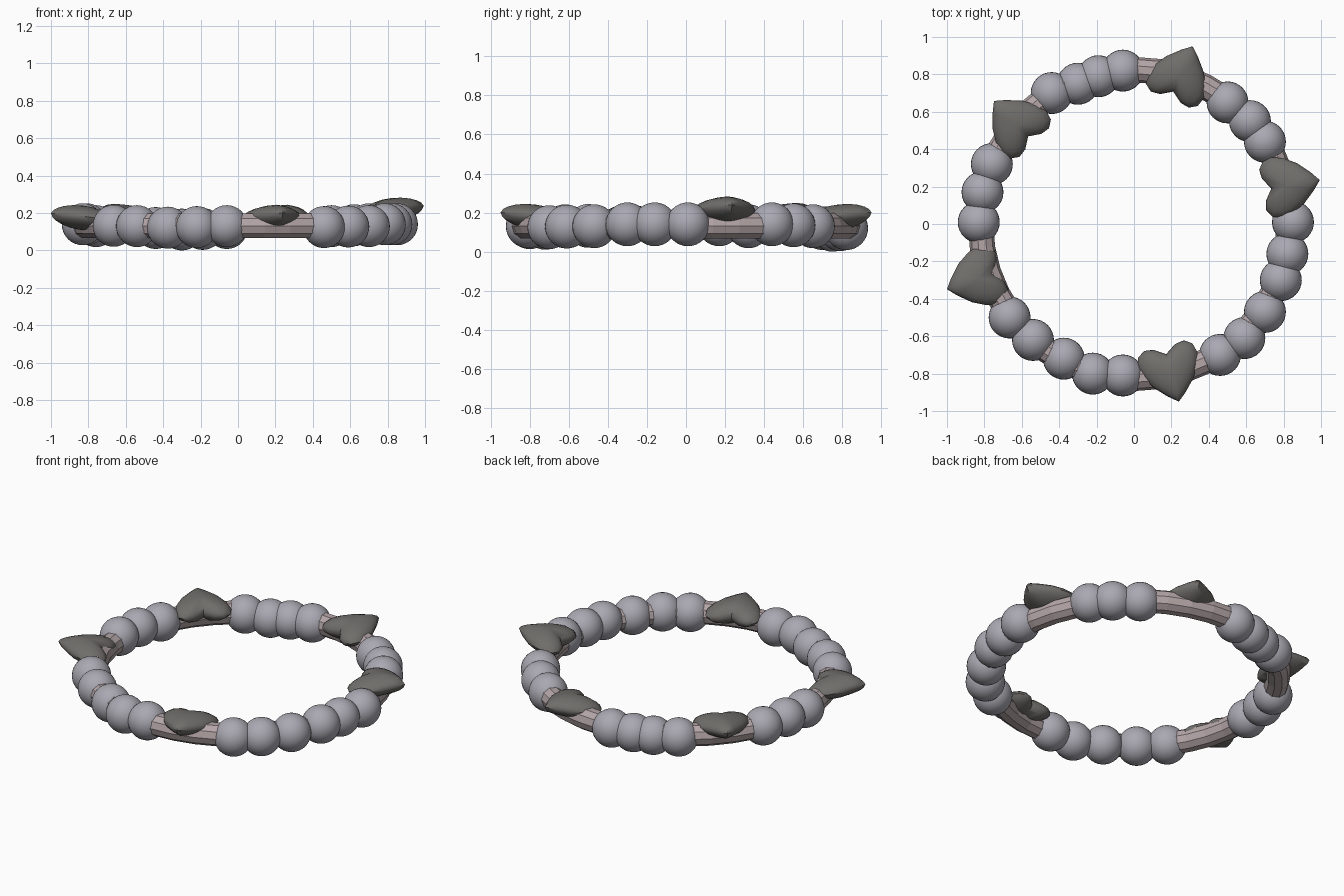
import bpy, bmesh, math
from mathutils import Matrix, Vector

if "Cube" in bpy.data.objects:
    bpy.data.objects.remove(bpy.data.objects["Cube"])


def material(name, rgb):
    m = bpy.data.materials.new(name)
    m.diffuse_color = (*rgb, 1)
    m.use_nodes = True
    m.node_tree.nodes["Principled BSDF"].inputs["Base Color"].default_value = m.diffuse_color
    return m


band_mat = material("band_pink", (0.46, 0.38, 0.39))
bead_mat = material("bead_grey", (0.40, 0.39, 0.44))
heart_mat = material("heart_dark", (0.16, 0.155, 0.145))

# Elastic band running through all the beads
bpy.ops.mesh.primitive_torus_add(major_radius=0.825, minor_radius=0.068,
                                 major_segments=40, minor_segments=10,
                                 location=(0.005, 0, 0.132))
band = bpy.context.object
band.name = "band"
band.data.materials.append(band_mat)

# Round beads: x, y, z of each centre
beads = [
    (-0.06, 0.82, 0.12), (-0.19, 0.79, 0.115), (-0.30, 0.75, 0.112), (-0.44, 0.70, 0.12),
    (0.50, 0.65, 0.13), (0.62, 0.55, 0.135), (0.70, 0.44, 0.14),
    (0.85, 0.01, 0.14), (0.82, -0.16, 0.14), (0.785, -0.30, 0.14),
    (0.70, -0.47, 0.13), (0.59, -0.61, 0.128), (0.46, -0.70, 0.125),
    (-0.06, -0.81, 0.13), (-0.22, -0.80, 0.125), (-0.375, -0.72, 0.122),
    (-0.54, -0.62, 0.13), (-0.665, -0.50, 0.132),
    (-0.83, 0.01, 0.14), (-0.81, 0.17, 0.14), (-0.76, 0.32, 0.13),
]
for i, p in enumerate(beads):
    bpy.ops.mesh.primitive_uv_sphere_add(segments=32, ring_count=16, radius=0.112, location=p)
    ob = bpy.context.object
    ob.name = f"bead_{i + 1}"
    ob.data.materials.append(bead_mat)
    bpy.ops.object.shade_smooth()

# Heart charm: half outline from tip to notch, mirrored, puffed on both faces
HALF = [(0.175, 0), (0.135, 0.048), (0.07, 0.11), (0.0, 0.15), (-0.06, 0.164),
        (-0.11, 0.15), (-0.137, 0.11), (-0.13, 0.06), (-0.09, 0)]
OUTLINE = HALF + [(x, -y) for x, y in HALF[-2:0:-1]]
LEVELS = [1.0, 0.93, 0.8, 0.6, 0.32]


def heart(name, x, y, z, direction, tilt=7):
    bm = bmesh.new()
    rim = None
    for side, thick in ((1, 0.062), (-1, 0.068)):
        prev = None
        for s in LEVELS:
            if s == 1.0 and rim:
                ring = rim
            else:
                h = side * thick * (1 - s * s) ** 0.6
                ring = [bm.verts.new((a * s, b * s, h)) for a, b in OUTLINE]
                rim = rim or ring
            if prev:
                for k in range(len(ring)):
                    j = (k + 1) % len(ring)
                    bm.faces.new((prev[k], prev[j], ring[j], ring[k]))
            prev = ring
        top = bm.verts.new((0, 0, side * thick))
        for k in range(len(prev)):
            bm.faces.new((prev[k], prev[(k + 1) % len(prev)], top))
    bmesh.ops.recalc_face_normals(bm, faces=bm.faces)
    me = bpy.data.meshes.new(name)
    bm.to_mesh(me)
    bm.free()
    ob = bpy.data.objects.new(name, me)
    bpy.context.collection.objects.link(ob)
    # tip points outward and slightly up
    ob.matrix_world = (Matrix.Translation(Vector((x, y, z)))
                       @ Matrix.Rotation(math.radians(direction), 4, 'Z')
                       @ Matrix.Rotation(math.radians(-tilt), 4, 'Y'))
    me.materials.append(heart_mat)
    bpy.ops.object.select_all(action='DESELECT')
    ob.select_set(True)
    bpy.context.view_layer.objects.active = ob
    bpy.ops.object.shade_smooth_by_angle(angle=math.radians(50))


heart("heart_back", 0.245, 0.79, 0.18, 67)
heart("heart_right", 0.822, 0.205, 0.218, 10)
heart("heart_front", 0.195, -0.782, 0.18, -75)
heart("heart_left", -0.836, -0.292, 0.178, 199)
heart("heart_back_left", -0.628, 0.533, 0.185, 134)
